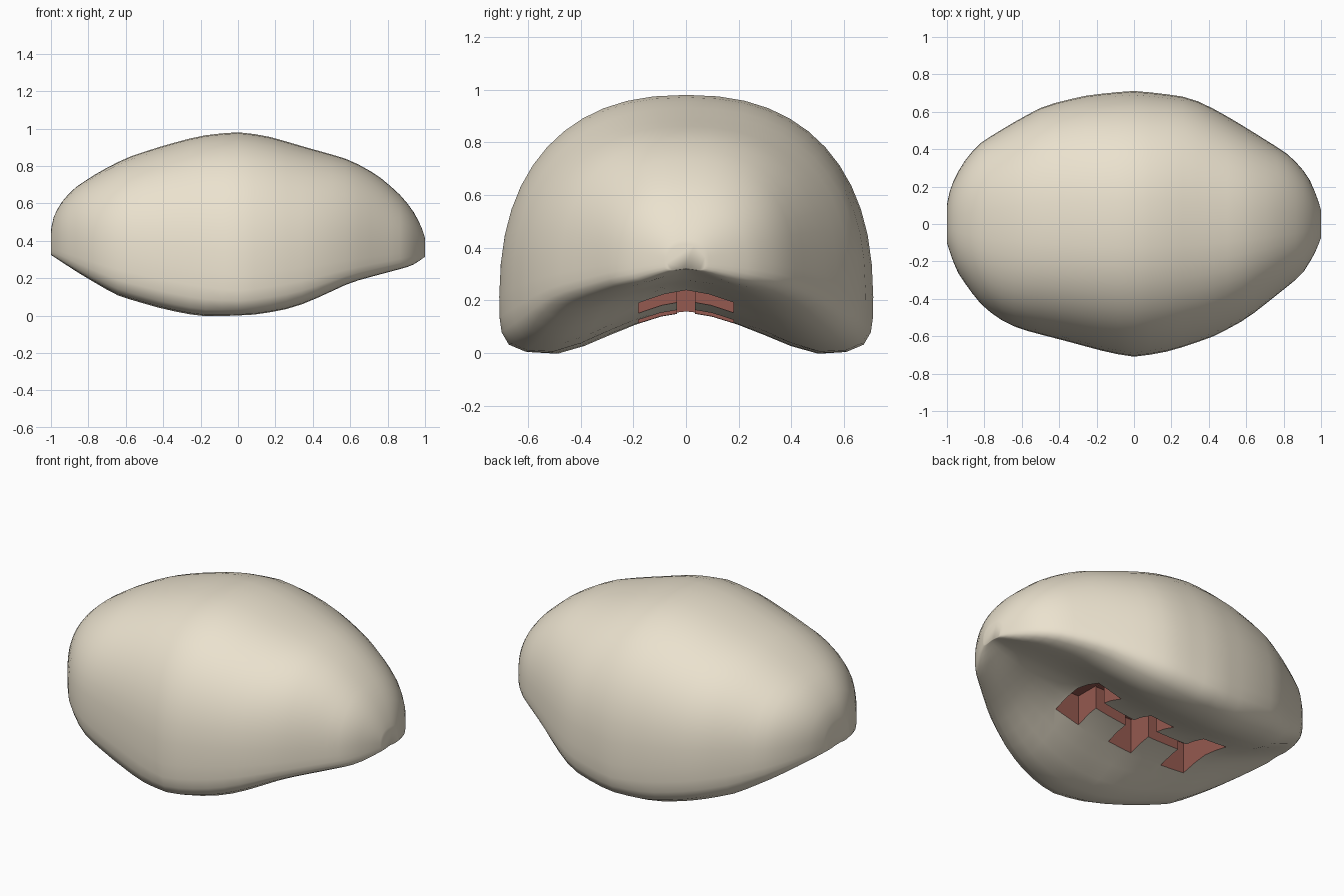
import bpy, bmesh, math

if "Cube" in bpy.data.objects:
    bpy.data.objects.remove(bpy.data.objects["Cube"])


def interp(pts, x):
    """Piecewise linear lookup on (x, value) pairs sorted by x."""
    if x <= pts[0][0]:
        return pts[0][1]
    for (a, va), (b, vb) in zip(pts, pts[1:]):
        if x <= b:
            return va + (vb - va) * (x - a) / (b - a)
    return pts[-1][1]


def material(name, color):
    m = bpy.data.materials.new(name)
    m.diffuse_color = (*color, 1)
    m.use_nodes = True
    m.node_tree.nodes["Principled BSDF"].inputs["Base Color"].default_value = m.diffuse_color
    return m


beige = material("beige", (.83, .76, .62))
red = material("dull_red", (.30, .10, .08))

# Profiles along the length
BACK = [(-1, .1), (-.98, .2), (-.92, .32), (-.83, .43), (-.65, .54), (-.48, .635), (-.25, .69),
        (0, .715), (.3, .68), (.45, .605), (.6, .515), (.83, .37), (.93, .26), (.98, .14), (1, .07)]
FRONT = [(-1, .1), (-.95, .25), (-.83, .42), (-.73, .505), (-.62, .56), (-.35, .63), (-.15, .685),
         (0, .715), (.2, .68), (.42, .605), (.6, .51), (.75, .39), (.9, .27), (.97, .15), (1, .07)]
TOP = [(-1, .45), (-.99, .52), (-.95, .6), (-.88, .68), (-.75, .765), (-.6, .845), (-.4, .91), (-.2, .965),
       (0, .985), (.15, .965), (.35, .905), (.6, .835), (.75, .75), (.88, .635), (.95, .54), (.99, .45), (1, .41)]
WAIST = [(-1, .38), (-.6, .31), (0, .2), (.6, .29), (1, .355)]
RIM = [(-1, .325), (-.85, .225), (-.65, .105), (-.4, .03), (-.2, -.012), (.1, -.002), (.3, .035),
       (.45, .1), (.6, .175), (.93, .265), (1, .315)]
BELLY = [(-1, .33), (-.8, .25), (-.55, .16), (-.1, .16), (.24, .2), (.4, .25), (.8, .28), (1, .32)]

# Underside: (fraction of half width, height between rim and waist, height between rim and belly)
LIP = [(.998, .65, 0), (.99, .4, 0), (.955, .16, 0), (.87, .04, 0), (.72, 0, 0),
       (.57, 0, .2), (.42, 0, .47), (.28, 0, .7), (.14, 0, .88)]
P = 2 / 2.35


def section(x):
    back, front = interp(BACK, x), interp(FRONT, x)
    top, waist, rim, belly = (interp(p, x) for p in (TOP, WAIST, RIM, BELLY))

    def under(w, f, a, b):
        return (x, w * f, rim + a * (waist - rim) + b * (belly - rim))

    loop = []
    for i in range(25):
        a = math.pi * i / 24
        w = back if a < math.pi / 2 else -front
        loop.append((x, w * abs(math.cos(a)) ** P, waist + (top - waist) * abs(math.sin(a)) ** P))
    loop += [under(-front, *p) for p in LIP]
    loop.append((x, 0, belly))
    loop += [under(back, *p) for p in reversed(LIP)]
    return loop


# Domed shell with a saddle-shaped underside
bm = bmesh.new()
N = 36
rings = [[bm.verts.new(p) for p in section(-math.cos(math.pi * i / N))] for i in range(N + 1)]
for r, s in zip(rings, rings[1:]):
    n = len(r)
    for j in range(n):
        bm.faces.new((r[j], r[(j + 1) % n], s[(j + 1) % n], s[j]))
bm.faces.new(rings[0])
bm.faces.new(rings[-1])
for _ in range(2):
    bmesh.ops.smooth_vert(bm, verts=bm.verts, factor=.3, use_axis_x=False, use_axis_y=True, use_axis_z=True)
bmesh.ops.recalc_face_normals(bm, faces=bm.faces)
mesh = bpy.data.meshes.new("shell")
bm.to_mesh(mesh)
bm.free()
mesh.shade_smooth()
mesh.materials.append(beige)
mesh.materials.append(red)
shell = bpy.data.objects.new("shell", mesh)
bpy.context.collection.objects.link(shell)


# Red-walled pits and a joining slot, cut up into the underside
def cut(name, x0, x1, half_y, ceiling):
    z0 = -.2
    bpy.ops.mesh.primitive_cube_add(size=1, location=((x0 + x1) / 2, 0, (z0 + ceiling) / 2))
    cutter = bpy.context.object
    cutter.name = name
    cutter.scale = (x1 - x0, 2 * half_y, ceiling - z0)
    cutter.data.materials.append(red)
    cutter.hide_render = True
    mod = shell.modifiers.new(name, 'BOOLEAN')
    mod.operation, mod.solver, mod.object = 'DIFFERENCE', 'EXACT', cutter
    mod.material_mode = 'TRANSFER'
    bpy.context.view_layer.objects.active = shell
    bpy.ops.object.modifier_apply(modifier=name)
    bpy.data.objects.remove(cutter)


for k, x in enumerate([.24, -.13, -.5]):
    cut(f"pit_{k + 1}", x, x + .16, .18, .33 - .01 * k)
cut("slot", -.49, .39, .035, .325)
